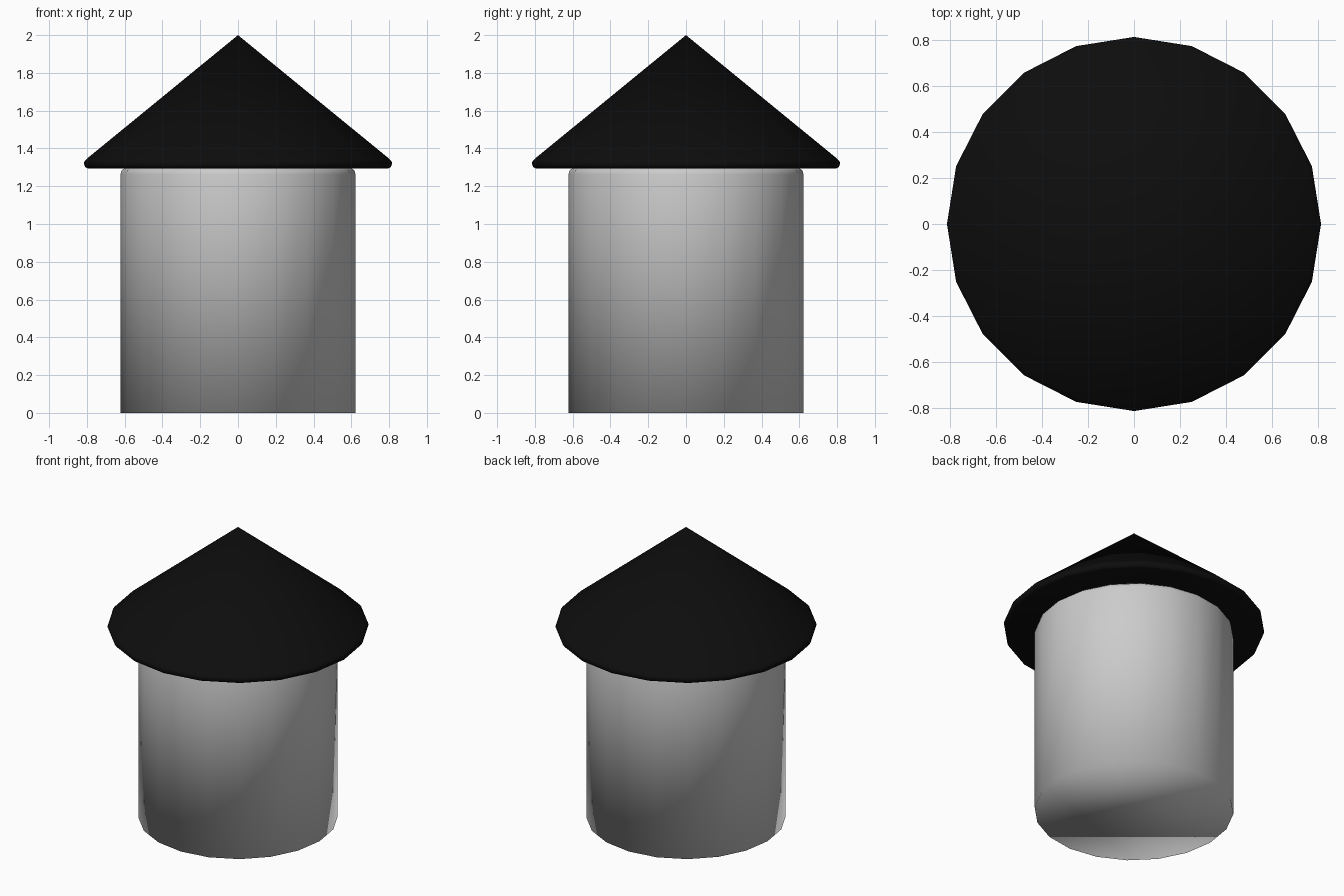
import bpy, bmesh
from math import cos, sin, tau

if "Cube" in bpy.data.objects:
    bpy.data.objects.remove(bpy.data.objects["Cube"])

SIDES = 20


def lathe(name, profile):
    """Closed, smooth solid of revolution; profile (radius, z) runs bottom to top."""
    bm = bmesh.new()
    rings = []
    for r, z in profile:
        n = SIDES if r > 0 else 1
        rings.append([bm.verts.new((r * cos(tau * i / SIDES), r * sin(tau * i / SIDES), z))
                      for i in range(n)])
    for a, b in zip(rings, rings[1:]):
        for i in range(SIDES):
            j = (i + 1) % SIDES
            if len(b) == 1:
                bm.faces.new((a[i], a[j], b[0]))
            else:
                bm.faces.new((a[i], a[j], b[j], b[i]))
    bm.faces.new(rings[0][::-1])
    if len(rings[-1]) > 1:
        bm.faces.new(rings[-1])
    for f in bm.faces:
        f.smooth = True
    mesh = bpy.data.meshes.new(name)
    bm.to_mesh(mesh)
    bm.free()
    obj = bpy.data.objects.new(name, mesh)
    bpy.context.collection.objects.link(obj)
    return obj


# Round wall with a softened top edge
lathe("wall", [(0.622, 0), (0.622, 1.263), (0.616, 1.284), (0.597, 1.298)])

# Conical roof with a rounded eave
roof = lathe("roof", [(0.796, 1.295), (0.808, 1.301), (0.814, 1.314), (0.814, 1.328),
                      (0.808, 1.338), (0.795, 1.35), (0, 2.0)])
black = bpy.data.materials.new("roof_black")
black.diffuse_color = (0.004, 0.004, 0.004, 1)
black.use_nodes = True
black.node_tree.nodes["Principled BSDF"].inputs["Base Color"].default_value = black.diffuse_color
roof.data.materials.append(black)
